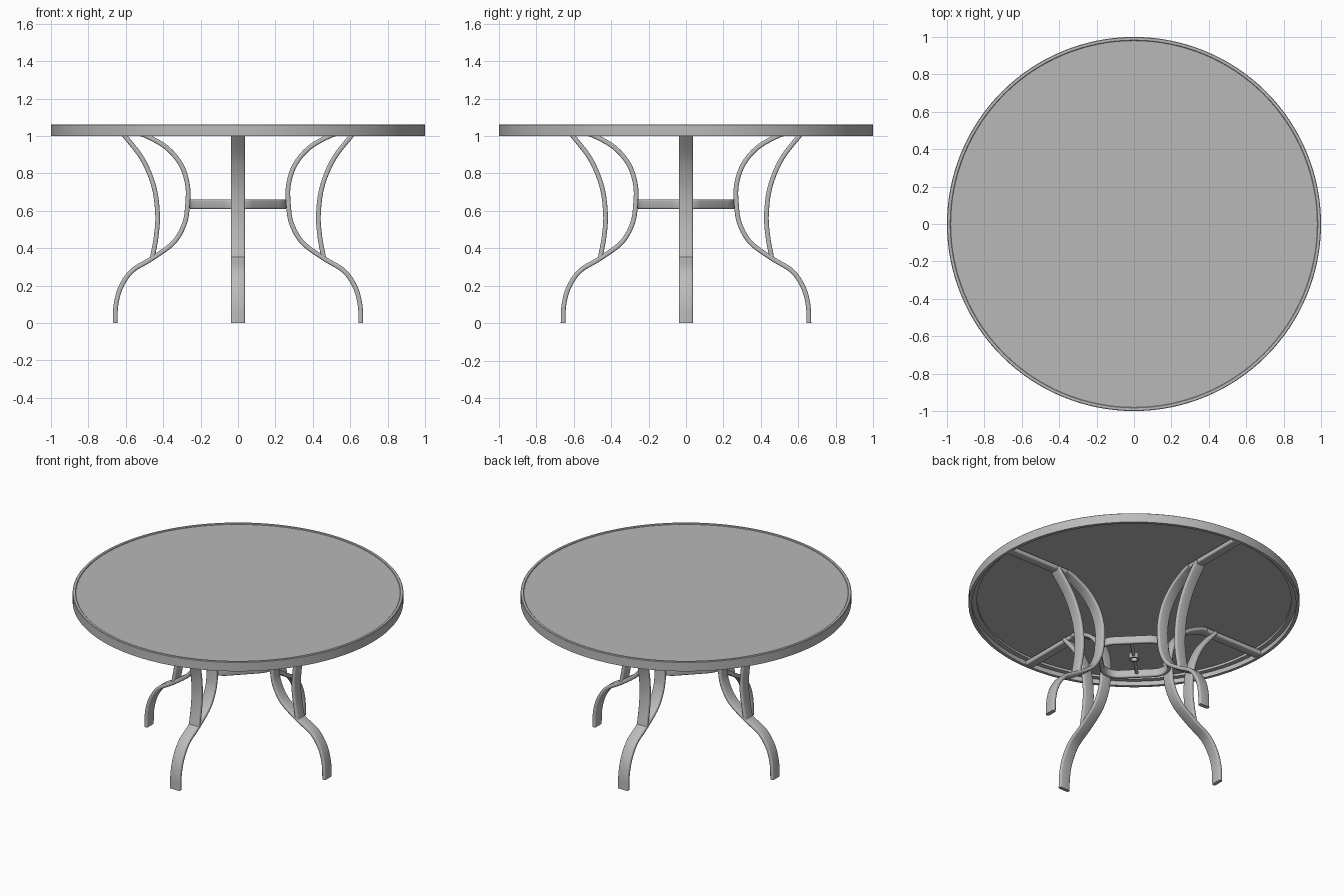
import bpy, bmesh, math
from mathutils import Vector, Matrix

if "Cube" in bpy.data.objects:
    bpy.data.objects.remove(bpy.data.objects["Cube"])

def material(name, rgb):
    m = bpy.data.materials.new(name)
    m.diffuse_color = (*rgb, 1)
    m.use_nodes = True
    m.node_tree.nodes["Principled BSDF"].inputs["Base Color"].default_value = m.diffuse_color
    return m

grey = material("grey_metal", (0.5, 0.5, 0.5))
pane = material("grey_top", (0.48, 0.48, 0.48))

def finish(bm, name, mat):
    bmesh.ops.recalc_face_normals(bm, faces=bm.faces)
    me = bpy.data.meshes.new(name)
    bm.to_mesh(me)
    bm.free()
    ob = bpy.data.objects.new(name, me)
    bpy.context.collection.objects.link(ob)
    me.materials.append(mat)
    bpy.context.view_layer.objects.active = ob
    ob.select_set(True)
    bpy.ops.object.shade_smooth_by_angle(angle=math.radians(35))
    ob.select_set(False)
    return ob

def smooth_path(pts, n=8):
    """Catmull-Rom through the given points."""
    p = [Vector(q) for q in pts]
    p = [2 * p[0] - p[1]] + p + [2 * p[-1] - p[-2]]
    out = []
    for i in range(1, len(p) - 2):
        a, b, c, d = p[i - 1:i + 3]
        for k in range(n):
            t = k / n
            out.append(0.5 * (2 * b + (c - a) * t + (2 * a - 5 * b + 4 * c - d) * t * t
                              + (3 * b - a - 3 * c + d) * t ** 3))
    return out + [p[-2]]

def rounded_section(w, h, r, n=3):
    out = []
    for q, (sx, sy) in enumerate([(1, 1), (-1, 1), (-1, -1), (1, -1)]):
        for k in range(n + 1):
            a = (q + k / n) * math.pi / 2
            out.append((sx * (w / 2 - r) + r * math.cos(a), sy * (h / 2 - r) + r * math.sin(a)))
    return out

def sweep(name, path, side, width, thick, closed=False, angle=0):
    """Flat rounded bar along a path; side is the width direction."""
    bm = bmesh.new()
    side, n = Vector(side), len(path)
    sec = rounded_section(width, thick, 0.009)
    rings = []
    for i, p in enumerate(path):
        a = path[(i - 1) % n] if closed else path[max(i - 1, 0)]
        b = path[(i + 1) % n] if closed else path[min(i + 1, n - 1)]
        nrm = (b - a).normalized().cross(side)
        rings.append([bm.verts.new(p + side * u + nrm * v) for u, v in sec])
    m = len(sec)
    for i in range(n if closed else n - 1):
        r0, r1 = rings[i], rings[(i + 1) % n]
        for k in range(m):
            bm.faces.new((r0[k], r0[(k + 1) % m], r1[(k + 1) % m], r1[k]))
    if not closed:
        bm.faces.new(rings[0])
        bm.faces.new(rings[-1])
    bmesh.ops.rotate(bm, verts=bm.verts, matrix=Matrix.Rotation(angle, 3, 'Z'))
    return finish(bm, name, grey)

def lathe(name, prof, mat, seg=128, z=0.0):
    """Closed profile of (radius, height) turned around z."""
    bm = bmesh.new()
    rings = [[bm.verts.new((r * math.cos(2 * math.pi * i / seg), r * math.sin(2 * math.pi * i / seg), h + z))
              for r, h in prof] for i in range(seg)]
    m = len(prof)
    for i in range(seg):
        r0, r1 = rings[i], rings[(i + 1) % seg]
        for k in range(m):
            bm.faces.new((r0[k], r0[(k + 1) % m], r1[(k + 1) % m], r1[k]))
    return finish(bm, name, mat)

# Table rim with an inner ledge that carries the top
lathe("table_rim", [(1, 1.0), (1, 1.059), (0.997, 1.062), (0.983, 1.062), (0.98, 1.059), (0.98, 1.045),
                    (0.95, 1.045), (0.95, 1.03), (0.98, 1.03), (0.98, 1.0)], grey)

# Top disc
bm = bmesh.new()
bmesh.ops.create_cone(bm, cap_ends=True, segments=128, radius1=0.981, radius2=0.981, depth=0.012,
                      matrix=Matrix.Translation((0, 0, 1.051)))
finish(bm, "table_top", pane)

# Four legs, each with an outer brace and a support bar under the top
leg = [(.657, 0), (.652, .1), (.625, .195), (.565, .28), (.46, .345), (.345, .43), (.287, .53), (.27, .63),
       (.27, .74), (.307, .85), (.385, .94), (.49, 1.0), (.55, 1.018)]
brace = [(.458, .35), (.438, .46), (.43, .58), (.45, .73), (.51, .875), (.605, 1.0), (.625, 1.022)]
for i in range(4):
    a = i * math.pi / 2
    for name, pts in (("leg", leg), ("leg_brace", brace)):
        sweep(f"{name}_{i + 1}", smooth_path([(x, 0, z) for x, z in pts]), (0, 1, 0), 0.075, 0.025, angle=a)
    sweep(f"support_bar_{i + 1}", [Vector((x, 0, 1.018)) for x in (0.53, 0.982)], (0, 1, 0), 0.06, 0.03, angle=a)

# Stretcher: rounded square with its corners at the legs
R, D = 0.1, 0.288
path = []
for q in range(4):
    c = q * math.pi / 2
    centre = Vector((math.cos(c), math.sin(c), 0)) * (D - R * math.sqrt(2))
    for k in range(9):
        t = c - math.pi / 4 + k / 8 * math.pi / 2
        path.append(centre + Vector((R * math.cos(t), R * math.sin(t), 0.635)))
sweep("stretcher_ring", path, (0, 0, 1), 0.052, 0.025, closed=True)

# Thin cross rod with a small centre collar
d = Vector((1, 1, 0)).normalized()
for s, label in ((1, "back"), (-1, "front")):
    sweep(f"cross_rod_{label}", [d * s * 0.024 + Vector((0, 0, .635)), d * s * 0.2 + Vector((0, 0, .635))],
          (0, 0, 1), 0.02, 0.02)
lathe("centre_collar", [(0.03, -.018), (0.03, .018), (0.02, .018), (0.02, -.018)], grey, 32, 0.635)
